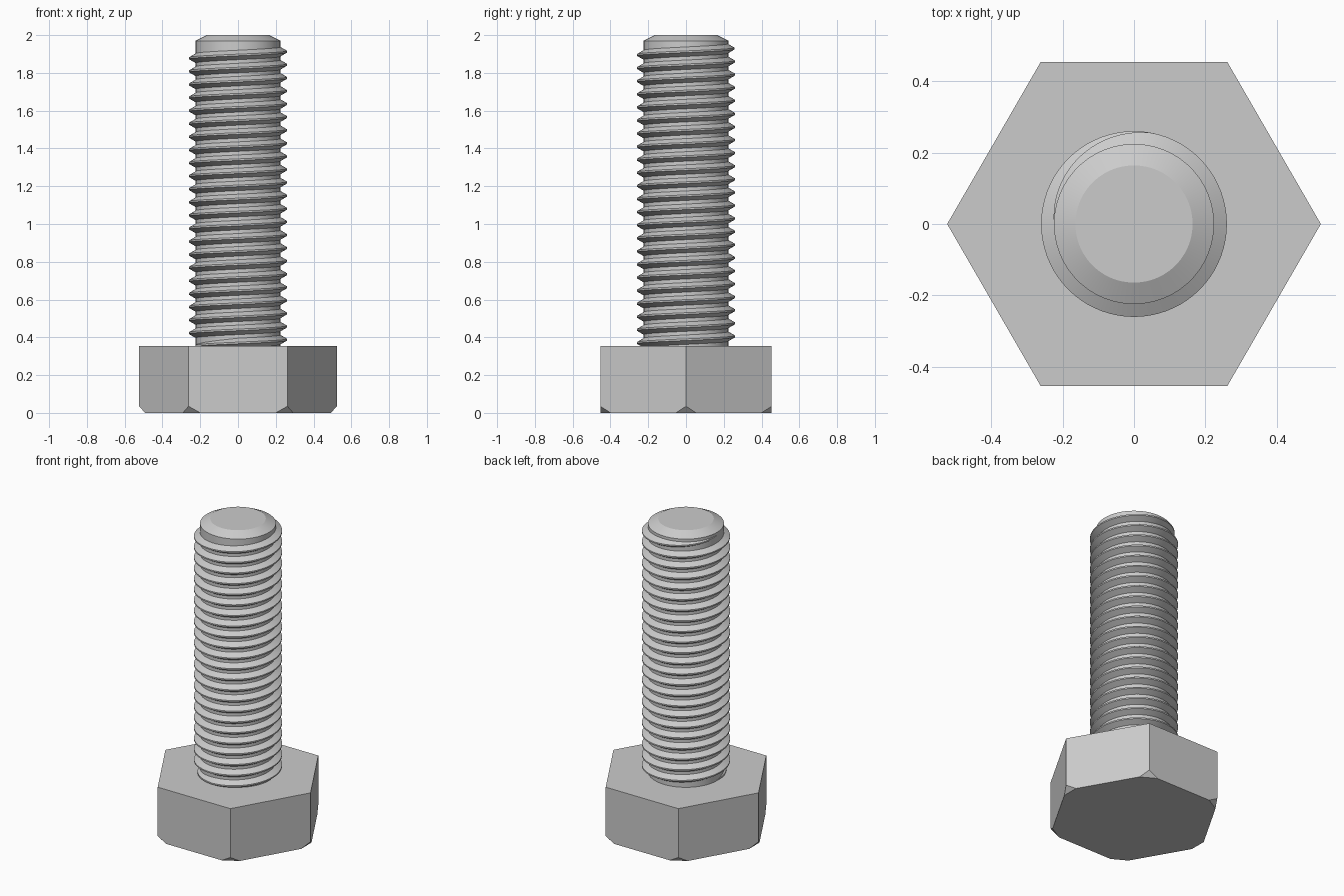
import bpy, bmesh
from math import sin, cos, pi, tan, radians
from mathutils import Vector

default = bpy.data.objects.get("Cube")
if default:
    bpy.data.objects.remove(default, do_unlink=True)

steel = bpy.data.materials.new("steel_grey")
steel.use_nodes = True
colour = (0.6, 0.6, 0.6, 1)
steel.diffuse_color = colour
steel.node_tree.nodes["Principled BSDF"].inputs["Base Color"].default_value = colour

HEAD_R, HEAD_H = 0.523, 0.353
CORE_R, CREST_R = 0.224, 0.26
PITCH, TURNS, STEPS = 0.0693, 23, 72
THREAD_START = 0.353


def finish(bm, name, smooth):
    bmesh.ops.recalc_face_normals(bm, faces=bm.faces)
    mesh = bpy.data.meshes.new(name)
    bm.to_mesh(mesh)
    bm.free()
    mesh.materials.append(steel)
    obj = bpy.data.objects.new(name, mesh)
    bpy.context.collection.objects.link(obj)
    if smooth:
        bpy.ops.object.select_all(action='DESELECT')
        obj.select_set(True)
        bpy.context.view_layer.objects.active = obj
        bpy.ops.object.shade_smooth_by_angle(angle=radians(20))
    return obj


def lathe(profile, sides):
    """Closed solid from (radius, height) rings around z."""
    bm = bmesh.new()
    rings = [[bm.verts.new((r * cos(2 * pi * i / sides), r * sin(2 * pi * i / sides), z))
              for i in range(sides)] for r, z in profile]
    for a, b in zip(rings, rings[1:]):
        for i in range(sides):
            j = (i + 1) % sides
            bm.faces.new((a[i], a[j], b[j], b[i]))
    bm.faces.new(rings[0][::-1])
    bm.faces.new(rings[-1])
    return bm


# Hexagonal head with a flat cut across each lower corner
head = lathe([(HEAD_R, 0), (HEAD_R, HEAD_H)], 6)
for k in range(6):
    out = Vector((cos(k * pi / 3), sin(k * pi / 3), 0))
    bmesh.ops.bisect_plane(head, geom=head.verts[:] + head.edges[:] + head.faces[:],
                           plane_co=out * (HEAD_R - 0.031),
                           plane_no=out * 0.035 - Vector((0, 0, 0.031)),
                           clear_outer=True)
    bmesh.ops.holes_fill(head, edges=[e for e in head.edges if e.is_boundary], sides=0)
finish(head, "hex_head", False)

# Plain core of the shank with its chamfered tip
core = lathe([(CORE_R, HEAD_H - 0.05), (CORE_R, 1.97), (0.164, 2)], 96)
finish(core, "shank_core", True)

# Right-handed helical thread ridge, fading out at both ends
thread = bmesh.new()
previous = None
total = TURNS * STEPS
for i in range(total + 1):
    turn = i / STEPS
    angle = pi + 2 * pi * turn
    z = THREAD_START + PITCH * turn
    fade = min(1, turn / 0.25, (TURNS - turn) / 0.28)
    depth = (CREST_R - CORE_R) * fade
    crest = PITCH / 16
    root = crest + (depth + 0.003) * tan(radians(30))
    section = [(CORE_R - 0.003, -root), (CORE_R + depth, -crest),
               (CORE_R + depth, crest), (CORE_R - 0.003, root)]
    ring = [thread.verts.new((r * cos(angle), r * sin(angle), z + h)) for r, h in section]
    if previous:
        for j in range(4):
            k = (j + 1) % 4
            thread.faces.new((previous[j], previous[k], ring[k], ring[j]))
    if i in (0, total):
        thread.faces.new(ring)
    previous = ring
finish(thread, "screw_thread", True)
